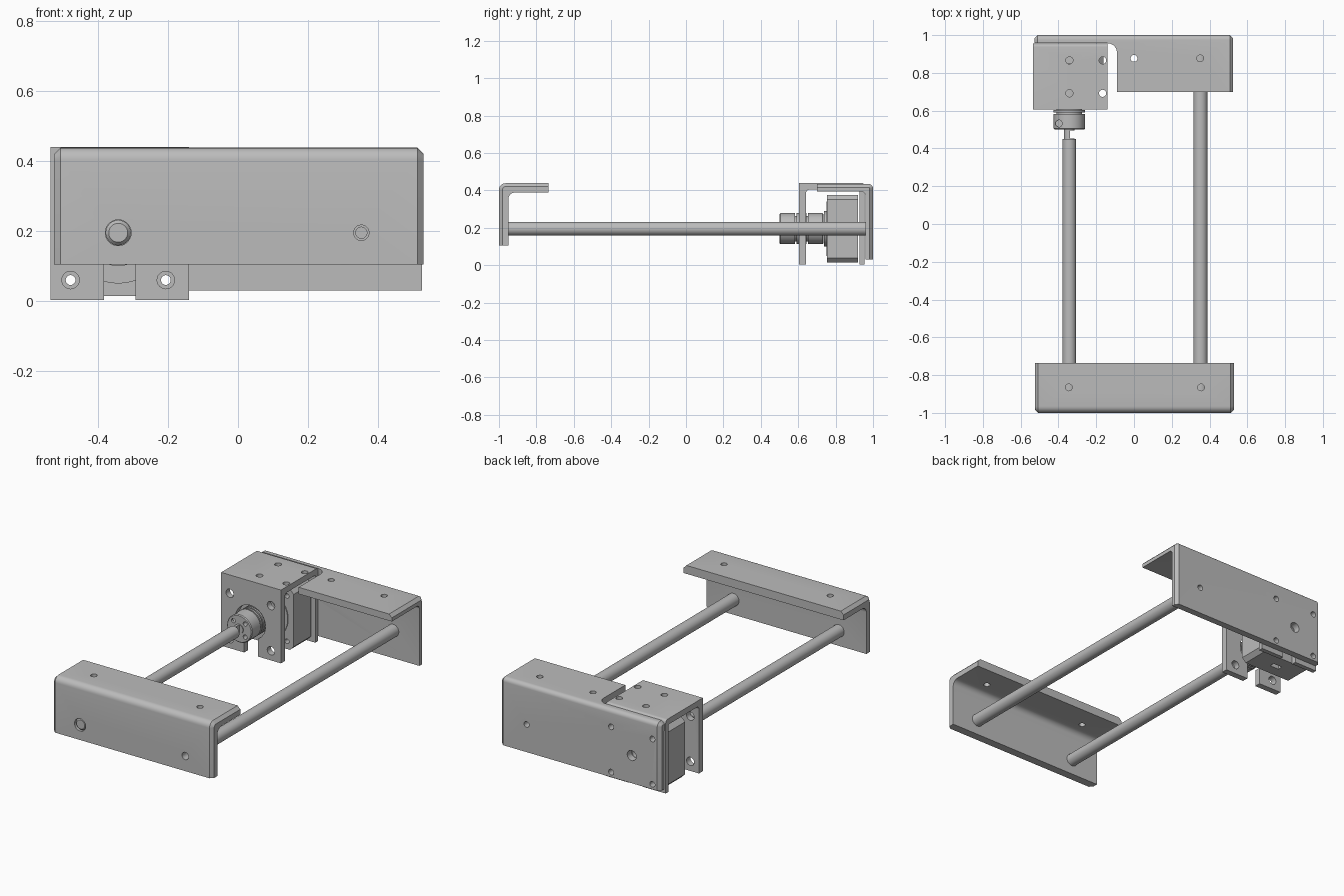
import bpy, bmesh
from math import sin, cos, pi, radians

cube = bpy.data.objects.get("Cube")
if cube:
    bpy.data.objects.remove(cube, do_unlink=True)

GREY = (0.5, 0.5, 0.5, 1)
metal = bpy.data.materials.new("plain grey metal")
metal.use_nodes = True
metal.diffuse_color = GREY
metal.node_tree.nodes["Principled BSDF"].inputs["Base Color"].default_value = GREY

AXIS_X, AXIS_Z = -0.342, 0.195      # drive axis
GUIDE_X = 0.352                     # guide rod axis


def finish(name, bm):
    bmesh.ops.recalc_face_normals(bm, faces=bm.faces)
    mesh = bpy.data.meshes.new(name)
    bm.to_mesh(mesh)
    bm.free()
    mesh.materials.append(metal)
    ob = bpy.data.objects.new(name, mesh)
    bpy.context.collection.objects.link(ob)
    return ob


def prism_bm(pts, axis, a, b):
    """Closed outline extruded from a to b along an axis."""
    place = {"x": lambda u, v, w: (w, u, v),
             "y": lambda u, v, w: (u, w, v),
             "z": lambda u, v, w: (u, v, w)}[axis]
    bm = bmesh.new()
    lo = [bm.verts.new(place(u, v, a)) for u, v in pts]
    hi = [bm.verts.new(place(u, v, b)) for u, v in pts]
    n = len(pts)
    bm.faces.new(lo)
    bm.faces.new(hi)
    for i in range(n):
        j = (i + 1) % n
        bm.faces.new((lo[i], lo[j], hi[j], hi[i]))
    return bm, lo, hi


def prism(name, pts, axis, a, b):
    return finish(name, prism_bm(pts, axis, a, b)[0])


def rect(u0, u1, v0, v1):
    return [(u0, v0), (u1, v0), (u1, v1), (u0, v1)]


def arc(cu, cv, r, start, end, n=6):
    return [(cu + r * cos(radians(start + (end - start) * i / n)),
             cv + r * sin(radians(start + (end - start) * i / n))) for i in range(n + 1)]


def circle(u, v, r, n=24):
    return arc(u, v, r, 0, 360, n)[:-1]


def lathe(name, x, z, rings, n=40):
    """Solid of revolution along y from (y, radius) rings."""
    bm = bmesh.new()
    loops = [[bm.verts.new((x + r * cos(2 * pi * i / n), y, z + r * sin(2 * pi * i / n)))
              for i in range(n)] for y, r in rings]
    for p, q in zip(loops, loops[1:]):
        for i in range(n):
            j = (i + 1) % n
            bm.faces.new((p[i], p[j], q[j], q[i]))
    bm.faces.new(loops[0])
    bm.faces.new(loops[-1])
    return finish(name, bm)


def cut(ob, pts, axis, a, b):
    cutter = prism("cutter", pts, axis, a, b)
    cutter.hide_render = True
    bpy.context.view_layer.objects.active = ob
    mod = ob.modifiers.new("cut", "BOOLEAN")
    mod.operation, mod.solver, mod.object = "DIFFERENCE", "EXACT", cutter
    bpy.ops.object.modifier_apply(modifier=mod.name)
    bpy.data.objects.remove(cutter, do_unlink=True)


def drill(ob, axis, a, b, r, spots):
    for u, v in spots:
        cut(ob, circle(u, v, r), axis, a, b)


def angle_bar(name, x0, x1, y_out, side, depth, z0, z1, t, r):
    """L section with rounded bend and chamfered outer end edges."""
    outer = [(0, z0)] + arc(r, z1 - r, r, 180, 90) + [(depth, z1)]
    inner = [(depth, z1 - t)] + arc(t + r, z1 - t - r, r, 90, 180) + [(t, z0)]
    pts = [(y_out + side * u, v) for u, v in outer + inner]
    bm, lo, hi = prism_bm(pts, "x", x0, x1)
    bmesh.ops.recalc_face_normals(bm, faces=bm.faces)
    edges = [bm.edges.get((ring[i], ring[i + 1]))
             for ring in (lo, hi) for i in range(len(outer) - 1)]
    bmesh.ops.bevel(bm, geom=edges, offset=0.018, segments=1, affect="EDGES")
    return finish(name, bm)


# Front angle bar
front = angle_bar("front_angle_bar", -0.525, 0.53, -1.0, 1, 0.265, 0.105, 0.438, 0.05, 0.035)
drill(front, "z", 0.3, 0.5, 0.018, [(-0.345, -0.865), (0.355, -0.865)])
drill(front, "y", -1.1, -0.9, 0.037, [(AXIS_X, AXIS_Z)])
drill(front, "y", -1.1, -0.9, 0.022, [(GUIDE_X, AXIS_Z)])

# Rear angle bar with a rounded notch for the motor bracket
screws = [(AXIS_X + sx * 0.136, AXIS_Z + sz * 0.135) for sx in (-1, 1) for sz in (-1, 1)]
rear = angle_bar("rear_angle_bar", -0.528, 0.525, 1.0, -1, 0.3, 0.03, 0.434, 0.04, 0.025)
notch = [(-0.6, 0.6), (-0.09, 0.6)] + arc(-0.14, 0.907, 0.05, 0, 90) + [(-0.6, 0.957)]
cut(rear, notch, "z", 0.3, 0.5)
drill(rear, "z", 0.3, 0.5, 0.018, [(0, 0.877), (0.35, 0.877)])
drill(rear, "y", 0.9, 1.1, 0.017, screws + [(GUIDE_X, AXIS_Z)])
drill(rear, "y", 0.9, 1.1, 0.03, [(AXIS_X, AXIS_Z)])

# Motor bracket: folded channel, open at the bottom
section = ([(0.605, 0.003), (0.605, 0.44)] + arc(0.937, 0.422, 0.018, 90, 0)
           + [(0.955, 0.003), (0.928, 0.003), (0.928, 0.405)]
           + arc(0.662, 0.385, 0.02, 90, 180) + [(0.642, 0.003)])
bracket = prism("motor_bracket", section, "x", -0.535, -0.14)
drill(bracket, "y", 0.5, 0.7, 0.1, [(AXIS_X, AXIS_Z)])
drill(bracket, "y", 0.9, 1.0, 0.03, [(AXIS_X, AXIS_Z)])
cut(bracket, rect(-0.383, -0.293, -0.1, 0.15), "y", 0.5, 0.7)
cut(bracket, rect(-0.383, -0.293, -0.1, 0.06), "y", 0.9, 1.0)
drill(bracket, "y", 0.5, 0.7, 0.025, screws)
drill(bracket, "y", 0.9, 1.0, 0.017, screws)
drill(bracket, "z", 0.3, 0.5, 0.019, [(x, y) for x in (AXIS_X, -0.166) for y in (0.692, 0.866)])

# Motor body with chamfered corners and screw holes
H, C = 0.181, 0.025
body = [(AXIS_X + u, AXIS_Z + v) for u, v in
        [(-H + C, -H), (H - C, -H), (H, -H + C), (H, H - C),
         (H - C, H), (-H + C, H), (-H, H - C), (-H, -H + C)]]
motor = prism("motor_body", body, "y", 0.755, 0.92)
drill(motor, "y", 0.7, 1.0, 0.014, screws)
for z in (AXIS_Z - H, AXIS_Z + H):
    cut(motor, rect(AXIS_X - 0.03, AXIS_X + 0.03, z - 0.05, z + 0.05), "y", 0.82, 0.85)
boss = lathe("motor_boss", AXIS_X, AXIS_Z, [(0.738, 0.095), (0.758, 0.095)])
flange = lathe("motor_face_ring", AXIS_X, AXIS_Z, [(0.75, 0.145), (0.758, 0.145)])
shaft = lathe("motor_shaft", AXIS_X, AXIS_Z, [(0.72, 0.02), (0.945, 0.02)], 24)

# Flexible coupling with grooves, face screws and a set screw hole
R, G = 0.083, 0.068
rings = [(0.5, R - 0.005), (0.505, R), (0.583, R)]
for k in range(4):
    y = 0.583 + k * 0.02
    rings += [(y, G), (y + 0.008, G), (y + 0.008, R), (y + 0.02, R)]
rings += [(0.73, R), (0.735, R - 0.005)]
coupling = lathe("flexible_coupling", AXIS_X, AXIS_Z, rings)
drill(coupling, "y", 0.45, 0.56, 0.013,
      [(AXIS_X + 0.055 * cos(a * pi / 2 + pi / 4), AXIS_Z + 0.055 * sin(a * pi / 2 + pi / 4))
       for a in range(4)])
drill(coupling, "z", 0.22, 0.4, 0.018, [(-0.398, 0.532)])

# Drive rod with a flatted end entering the coupling
drive = lathe("drive_rod", AXIS_X, AXIS_Z,
              [(-0.995, 0.027), (-0.985, 0.036), (0.45, 0.036)])
stub = lathe("drive_rod_end", AXIS_X, AXIS_Z, [(0.44, 0.028), (0.51, 0.028)], 24)
cut(stub, rect(AXIS_X + 0.004, AXIS_X + 0.1, 0, 0.4), "y", 0.452, 0.495)

# Guide rod with drilled ends
guide = lathe("guide_rod", GUIDE_X, AXIS_Z, [(-0.951, 0.037), (0.961, 0.037)])
for y in (-0.951, 0.961):
    drill(guide, "y", y - 0.06, y + 0.06, 0.016, [(GUIDE_X, AXIS_Z)])

# Smooth the round surfaces, keep edges crisp
parts = [front, rear, bracket, motor, boss, flange, shaft, coupling, drive, stub, guide]
bpy.ops.object.select_all(action="DESELECT")
for ob in parts:
    ob.select_set(True)
bpy.context.view_layer.objects.active = front
bpy.ops.object.shade_smooth_by_angle(angle=radians(30))
